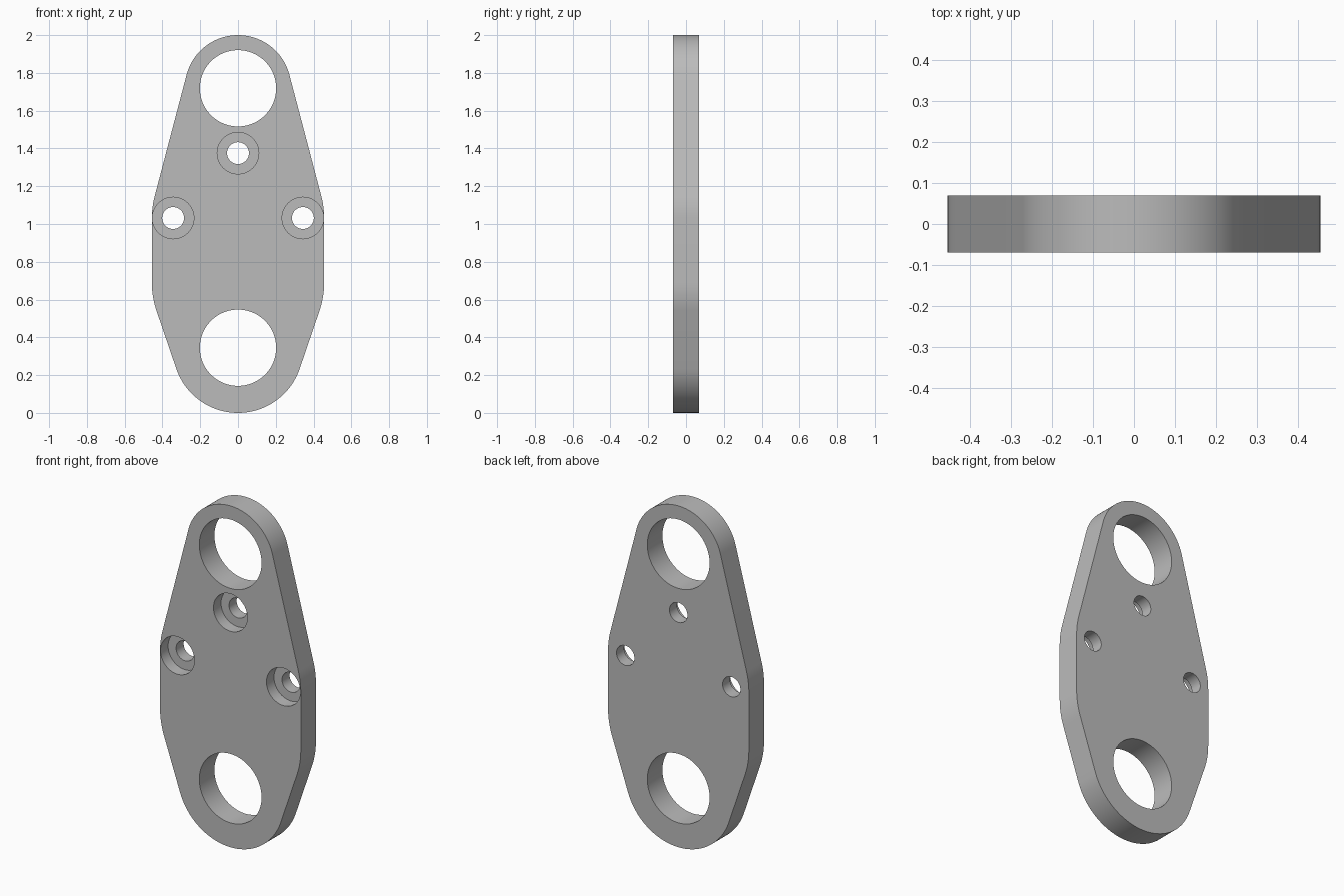
import bpy, bmesh
from math import asin, cos, sin, pi

cube = bpy.data.objects.get("Cube")
if cube:
    bpy.data.objects.remove(cube, do_unlink=True)

UNIT = 0.3434          # spacing between the construction centres
BASE = 0.345           # height of the lower hole
HALF = 0.07            # half the plate thickness
levels = [BASE + UNIT * i for i in range(5)]

grey = bpy.data.materials.new("plain grey")
grey.use_nodes = True
color = (0.5, 0.5, 0.5, 1)
grey.diffuse_color = color
grey.node_tree.nodes["Principled BSDF"].inputs["Base Color"].default_value = color


def prism(name, outline, y0, y1):
    """Extrude an (x, z) outline from y0 to y1."""
    bm = bmesh.new()
    face = bm.faces.new([bm.verts.new((x, y0, z)) for x, z in outline])
    side = bmesh.ops.extrude_face_region(bm, geom=[face])["geom"]
    verts = [v for v in side if isinstance(v, bmesh.types.BMVert)]
    bmesh.ops.translate(bm, verts=verts, vec=(0, y1 - y0, 0))
    bmesh.ops.recalc_face_normals(bm, faces=bm.faces)
    mesh = bpy.data.meshes.new(name)
    bm.to_mesh(mesh)
    bm.free()
    mesh.materials.append(grey)
    obj = bpy.data.objects.new(name, mesh)
    bpy.context.collection.objects.link(obj)
    return obj


def arc(x, z, r, a0, a1, n):
    return [(x + r * cos(a0 + (a1 - a0) * i / n),
             z + r * sin(a0 + (a1 - a0) * i / n)) for i in range(n + 1)]


# Plate outline: right half from tangent arcs, then mirrored
R_LOW, R_MID, R_TOP = BASE, 0.456, 2 - levels[4]
low = -asin((R_MID - R_LOW) / UNIT)
high = asin((R_MID - R_TOP) / (levels[4] - levels[2]))
half = (arc(0, levels[0], R_LOW, -pi / 2, low, 28)
        + arc(0, levels[1], R_MID, low, 0, 8)
        + arc(0, levels[2], R_MID, 0, high, 8)
        + arc(0, levels[4], R_TOP, high, pi / 2, 28))
outline = half + [(-x, z) for x, z in reversed(half[1:-1])]
plate = prism("link_plate", outline, -HALF, HALF)


def drill(name, x, z, r, y0, y1, n):
    """Cut a round hole into the plate and discard the cutter."""
    cutter = prism(name, arc(x, z, r, 0, 2 * pi, n)[:-1], y0, y1)
    cutter.hide_render = True
    mod = plate.modifiers.new(name, "BOOLEAN")
    mod.operation = "DIFFERENCE"
    mod.solver = "EXACT"
    mod.object = cutter
    bpy.ops.object.modifier_apply(modifier=name)
    bpy.data.objects.remove(cutter, do_unlink=True)


bpy.ops.object.select_all(action="DESELECT")
plate.select_set(True)
bpy.context.view_layer.objects.active = plate

# Large through holes at both ends
for z in (levels[0], levels[4]):
    drill("bearing_hole", 0, z, 0.202, -1, 1, 96)

# Counterbored screw holes, recessed from the front
for x, z in ((0, levels[3]), (-UNIT, levels[2]), (UNIT, levels[2])):
    drill("screw_hole", x, z, 0.058, -1, 1, 48)
    drill("counterbore", x, z, 0.11, -1, 0, 64)

bpy.ops.object.shade_smooth_by_angle(angle=pi / 6)
